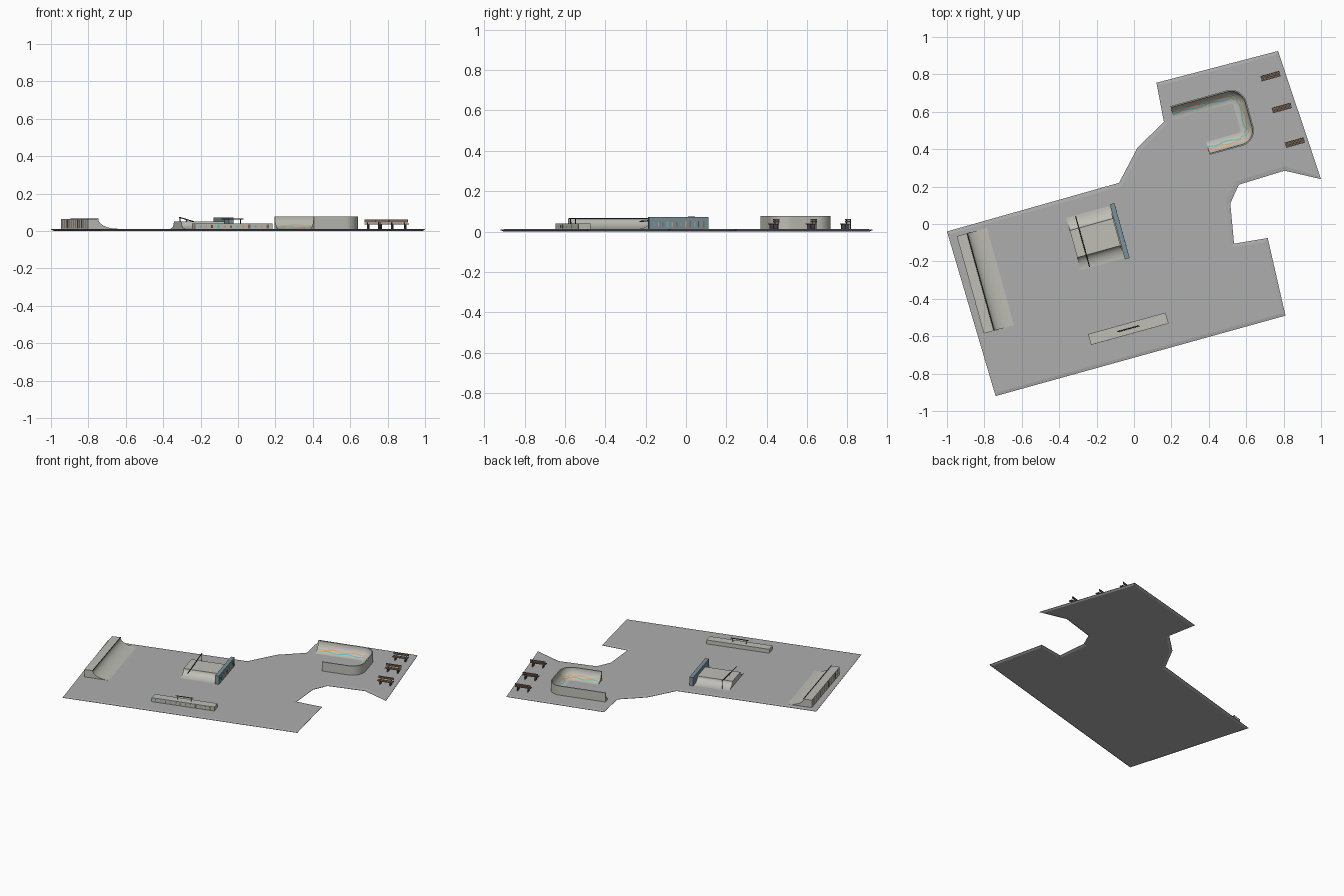
import bpy, bmesh, random
from math import sin, cos, pi, radians
from mathutils import Vector, Matrix

if "Cube" in bpy.data.objects:
    bpy.data.objects.remove(bpy.data.objects["Cube"])

random.seed(4)
ANG = radians(15.5)          # the whole park is turned by this angle
TOP = 0.012                  # height of the paved surface


def material(name, rgb):
    m = bpy.data.materials.new(name)
    m.diffuse_color = (*rgb, 1)
    m.use_nodes = True
    m.node_tree.nodes["Principled BSDF"].inputs["Base Color"].default_value = m.diffuse_color
    return m


PAVE = material("paving", (0.42, 0.42, 0.42))
CONC = material("concrete", (0.52, 0.52, 0.47))
BLUE = material("blue_grey", (0.20, 0.29, 0.33))
STEEL = material("dark_steel", (0.06, 0.06, 0.07))
WOOD = material("wood", (0.24, 0.15, 0.10))
TEAL = material("teal_paint", (0.15, 0.48, 0.50))
ORANGE = material("orange_paint", (0.72, 0.36, 0.14))


def finish(name, bm, mat, smooth=False):
    bmesh.ops.recalc_face_normals(bm, faces=bm.faces)
    me = bpy.data.meshes.new(name)
    bm.to_mesh(me)
    bm.free()
    ob = bpy.data.objects.new(name, me)
    bpy.context.collection.objects.link(ob)
    me.materials.append(mat)
    if smooth:
        bpy.ops.object.select_all(action='DESELECT')
        ob.select_set(True)
        bpy.context.view_layer.objects.active = ob
        bpy.ops.object.shade_smooth_by_angle(angle=radians(35))
    return ob


def at(origin, u, v, z=0):
    """Point given along the turned park axes, from an origin."""
    return Vector((origin[0] + u * cos(ANG) - v * sin(ANG),
                   origin[1] + u * sin(ANG) + v * cos(ANG), z))


def box(name, centre, size, mat):
    bm = bmesh.new()
    m = Matrix.Translation(centre) @ Matrix.Rotation(ANG, 4, 'Z') @ Matrix.Diagonal((*size, 1))
    bmesh.ops.create_cube(bm, size=1, matrix=m)
    return finish(name, bm, mat)


def tube(name, a, b, r, mat=STEEL):
    bm = bmesh.new()
    d = b - a
    m = Matrix.Translation((a + b) / 2) @ d.to_track_quat('Z', 'Y').to_matrix().to_4x4()
    bmesh.ops.create_cone(bm, cap_ends=True, segments=10, radius1=r, radius2=r,
                          depth=d.length, matrix=m)
    return finish(name, bm, mat, True)


def prism(name, profile, length, centre, turn, mat):
    """Profile in local x and z, extruded along local y."""
    bm = bmesh.new()
    f = bm.faces.new([bm.verts.new((x, -length / 2, z)) for x, z in profile])
    ext = bmesh.ops.extrude_face_region(bm, geom=[f])['geom']
    bmesh.ops.translate(bm, vec=(0, length, 0),
                        verts=[g for g in ext if isinstance(g, bmesh.types.BMVert)])
    bm.transform(Matrix.Translation((*centre, 0)) @ Matrix.Rotation(turn, 4, 'Z'))
    return finish(name, bm, mat, True)


def transition(x0, run, z1, z0=TOP, n=10):
    """Concave quarter curve falling from (x0, z1) to (x0 + run, z0)."""
    return [(x0 + run * (1 - cos(i / n * pi / 2)), z1 - (z1 - z0) * sin(i / n * pi / 2))
            for i in range(n + 1)]


# Paved slab with chamfered rim above and below
outline = [(-1, -.04), (-.08, .22), (.02, .41), (.16, .545), (.12, .755), (.77, .925), (1, .24),
           (.805, .285), (.56, .21), (.515, .11), (.535, -.105), (.715, -.075), (.81, -.49),
           (-.74, -.92)]
bm = bmesh.new()
face = bm.faces.new([bm.verts.new((x, y, .007)) for x, y in outline])
ext = bmesh.ops.extrude_face_region(bm, geom=[face])['geom']
bmesh.ops.translate(bm, vec=(0, 0, .002), verts=[g for g in ext if isinstance(g, bmesh.types.BMVert)])
bmesh.ops.recalc_face_normals(bm, faces=bm.faces)
top = max(bm.faces, key=lambda f: f.calc_center_median().z)
low = min(bm.faces, key=lambda f: f.calc_center_median().z)
bmesh.ops.inset_region(bm, faces=[top], thickness=.024, depth=TOP - .009)
bmesh.ops.inset_region(bm, faces=[low], thickness=.02, depth=.007)
finish("paved_slab", bm, PAVE)

# Quarter pipe with deck and coping on the west side
QP = (-.82, -.31)
prism("quarter_pipe", [(-.057, .008), (-.057, .065)] + transition(0, .11, .065) + [(.11, .008)],
      .54, QP, ANG, CONC)
tube("quarter_pipe_coping", at(QP, 0, -.27, .065), at(QP, 0, .27, .065), .003)

# Hump with curved ends, blue wall and sloping rail
HUMP = (-.2075, -.075)
side = transition(.075, .07, .05)
prism("hump", [(-x, z) for x, z in reversed(side)] + side + [(.145, .008), (-.145, .008)],
      .24, HUMP, ANG + pi / 2, CONC)
box("hump_wall", at(HUMP, .136, 0, .040), (.026, .305, .064), BLUE)
ends = at(HUMP, -.07, .14, .073), at(HUMP, -.07, -.14, .05)
tube("hump_rail", *ends, .003)
for i, v in enumerate((.13, 0)):
    z = .0615 + v * .08
    tube(f"hump_rail_post_{i}", at(HUMP, -.07, v, .01), at(HUMP, -.07, v, z), .002)

# Grind ledge with a short rail on top
LEDGE = (-.03, -.56)
box("ledge", at(LEDGE, 0, 0, .024), (.43, .06, .032), CONC)
tube("ledge_rail", at(LEDGE, -.06, 0, .065), at(LEDGE, .06, 0, .065), .003)
for i, u in enumerate((-.045, .045)):
    tube(f"ledge_rail_post_{i}", at(LEDGE, u, 0, .038), at(LEDGE, u, 0, .065), .002)

# Painted strips on the ledge, the hump wall and the back of the quarter pipe
for k in range(12):
    s = (k - 5.5) / 12
    mat = (TEAL, ORANGE, WOOD)[k % 3]
    w = random.uniform(.006, .014)
    h = random.uniform(.010, .022)
    box(f"ledge_paint_{k}", at(LEDGE, s * .41, -.03, .024), (w, .0015, h), mat)
    box(f"wall_paint_{k}", at(HUMP, .149, s * .28, .036), (.0015, w * .7, h * 1.6), mat)
    box(f"pipe_paint_{k}", at(QP, -.057, s * .50, .037), (.0015, w, .042), WOOD)

# U-shaped bowl wall: path along its outer edge, with rounded corners
BOWL = (.195, .63)
W, D, R, START = .398, -.307, .085, .133
path = [(W - R) * i / 12 for i in range(12)]
path = [((u, 0), (0, -1)) for u in path]
path += [((W - R + R * sin(a), -R + R * cos(a)), (-sin(a), -cos(a)))
         for a in [i / 12 * pi / 2 for i in range(13)]]
path += [((W, -R + (D + 2 * R) * i / 6), (-1, 0)) for i in range(1, 6)]
path += [((W - R + R * cos(a), D + R - R * sin(a)), (-cos(a), sin(a)))
         for a in [i / 12 * pi / 2 for i in range(13)]]
path += [((W - R + (START - W + R) * i / 8, D), (0, 1)) for i in range(1, 9)]


def bowl_point(i, d, z):
    (u, v), (nu, nv) = path[i]
    return at(BOWL, u + nu * d, v + nv * d, z)


section = [(0, .008), (0, .077)] + transition(.007, .065, .077, n=12) + [(.072, .008)]
bm = bmesh.new()
rows = [[bm.verts.new(bowl_point(i, d, z)) for d, z in section] for i in range(len(path))]
n = len(section)
for a, b in zip(rows, rows[1:]):
    for j in range(n):
        bm.faces.new((a[j], a[(j + 1) % n], b[(j + 1) % n], b[j]))
bm.faces.new(rows[0])
bm.faces.new(rows[-1])
finish("bowl_wall", bm, CONC, True)

# Wavy painted ribbons inside the bowl
for name, mat, base, phase in (("bowl_orange_ribbon", ORANGE, .55, 0), ("bowl_teal_ribbon", TEAL, .70, 2)):
    bm = bmesh.new()
    rows = []
    for i in range(len(path)):
        mid = (base + .05 * sin(i * 1.1 + phase)) * pi / 2
        rows.append([bm.verts.new(bowl_point(i, .008 + .065 * (1 - cos(a)), .0783 - .065 * sin(a)))
                     for a in (mid - .06, mid + .06)])
    for a, b in zip(rows, rows[1:]):
        bm.faces.new((a[0], a[1], b[1], b[0]))
    finish(name, bm, mat)

# Three benches with slatted seat and backrest
for i, c in enumerate(((.73, .79), (.79, .62), (.86, .435))):
    for j, v in enumerate((-.011, -.002, .007)):
        box(f"bench_{i}_seat_slat_{j}", at(c, 0, v, .037), (.105, .007, .005), WOOD)
    for j, z in enumerate((.049, .058)):
        box(f"bench_{i}_back_slat_{j}", at(c, 0, .013, z), (.105, .004, .007), WOOD)
    for j, u in enumerate((-.035, .035)):
        box(f"bench_{i}_leg_{j}", at(c, u, -.001, .0225), (.006, .022, .025), STEEL)
        box(f"bench_{i}_back_post_{j}", at(c, u, .0155, .036), (.005, .003, .05), STEEL)
